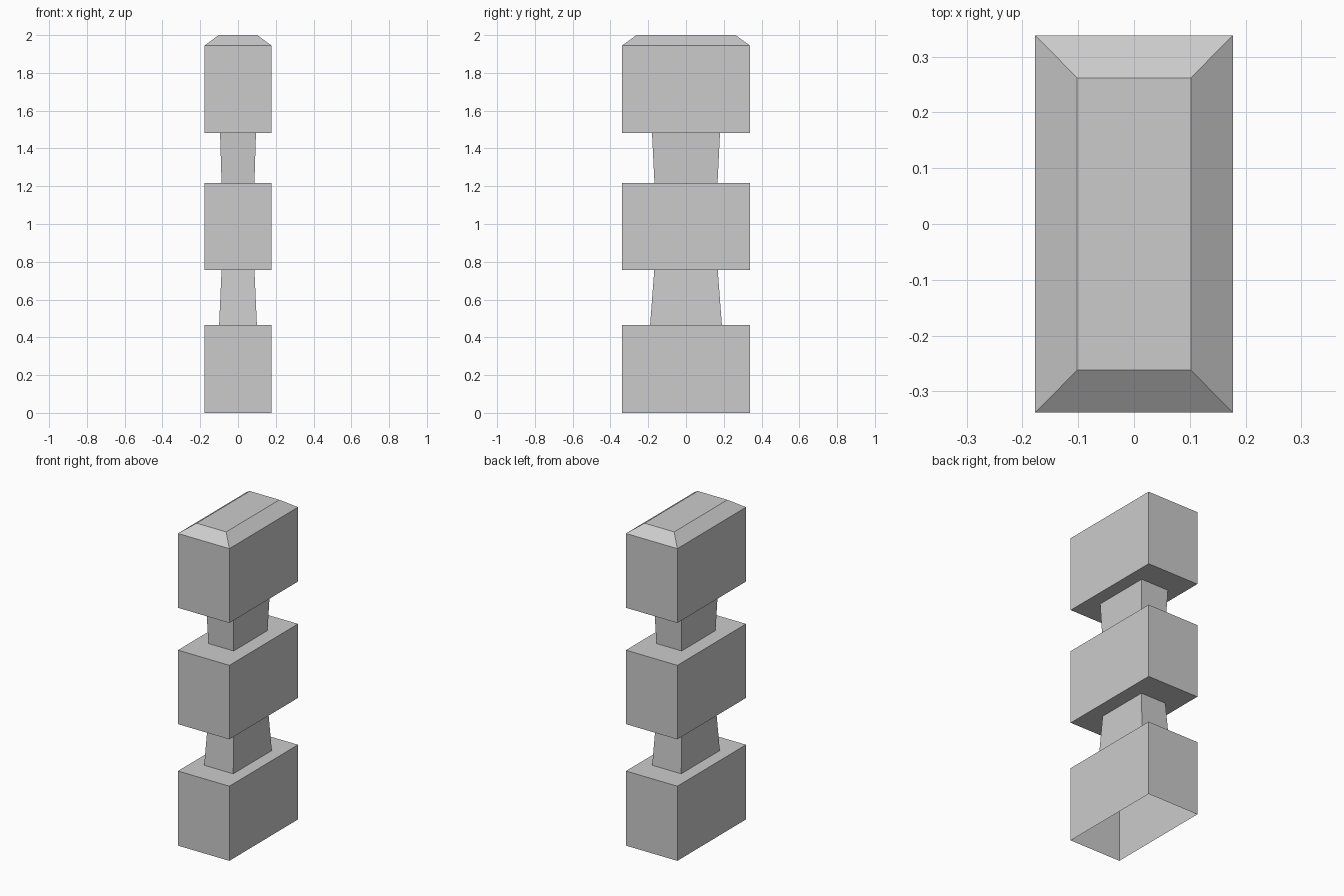
import bpy
import bmesh

cube = bpy.data.objects.get("Cube")
if cube:
    bpy.data.objects.remove(cube, do_unlink=True)

# One plain grey for the whole post
grey = bpy.data.materials.new("stone_grey")
grey.use_nodes = True
colour = (0.6, 0.6, 0.6, 1)
grey.diffuse_color = colour
grey.node_tree.nodes["Principled BSDF"].inputs["Base Color"].default_value = colour


def loft(name, rings, cap_top=False):
    """Hollow part through rectangular rings (half width, half depth, height)."""
    bm = bmesh.new()
    loops = []
    for x, y, z in rings:
        corners = [(-x, -y), (x, -y), (x, y), (-x, y)]
        loops.append([bm.verts.new((cx, cy, z)) for cx, cy in corners])
    for low, high in zip(loops, loops[1:]):
        for i in range(4):
            j = (i + 1) % 4
            bm.faces.new((low[i], low[j], high[j], high[i]))
    if cap_top:
        bm.faces.new(loops[-1])
    mesh = bpy.data.meshes.new(name)
    bm.to_mesh(mesh)
    bm.free()
    mesh.materials.append(grey)
    obj = bpy.data.objects.new(name, mesh)
    bpy.context.collection.objects.link(obj)


BLOCK = (0.177, 0.338)
# Neck ends, from the bottom up
neck_a = (0.10, 0.19, 0.465)
neck_b = (0.087, 0.168, 0.757)
neck_c = (0.087, 0.167, 1.218)
neck_d = (0.095, 0.18, 1.482)

# Blocks with their ledges; the base is open underneath
loft("lower_block", [(*BLOCK, 0), (*BLOCK, neck_a[2]), neck_a])
loft("middle_block", [neck_b, (*BLOCK, neck_b[2]), (*BLOCK, neck_c[2]), neck_c])
loft("upper_block", [neck_d, (*BLOCK, neck_d[2]), (*BLOCK, 1.945),
                     (0.102, 0.262, 2)], cap_top=True)

# Tapered necks between the blocks
loft("lower_neck", [neck_a, neck_b])
loft("upper_neck", [neck_c, neck_d])
